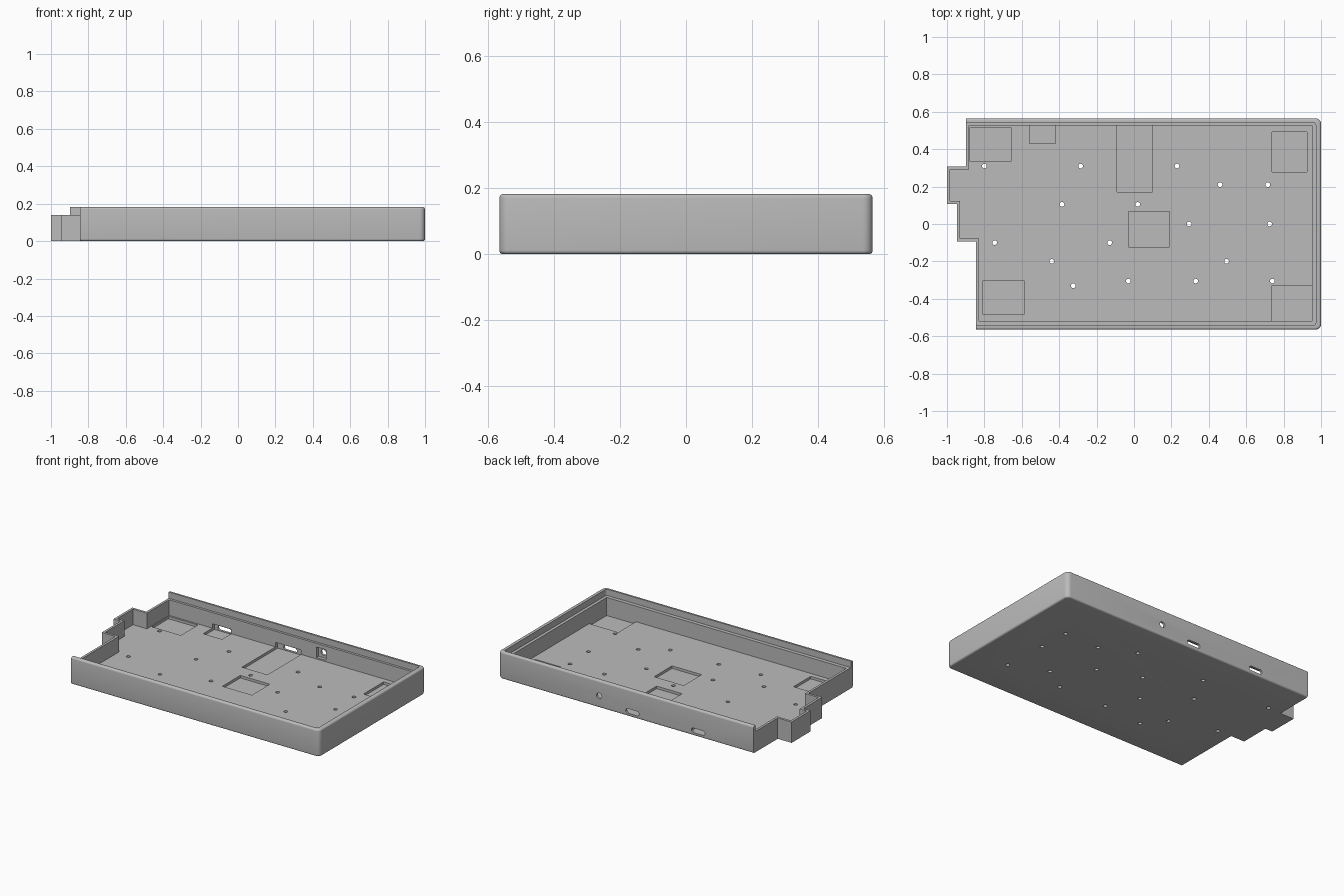
import bpy, bmesh, math

cube = bpy.data.objects.get("Cube")
if cube:
    bpy.data.objects.remove(cube, do_unlink=True)

grey = bpy.data.materials.new("plain_grey")
grey.use_nodes = True
shade = (0.5, 0.5, 0.5, 1)
grey.diffuse_color = shade
grey.node_tree.nodes["Principled BSDF"].inputs["Base Color"].default_value = shade

TOP, LEDGE, FLOOR, POCKET = 0.182, 0.14, 0.035, 0.018


def prism(bm, points, low, high):
    """Upright solid with the given plan outline."""
    verts = [bm.verts.new((x, y, low)) for x, y in points]
    face = bm.faces.new(verts)
    up = bmesh.ops.extrude_face_region(bm, geom=[face])["geom"]
    for v in up:
        if isinstance(v, bmesh.types.BMVert):
            v.co.z = high


def box(bm, x0, x1, y0, y1, low, high):
    prism(bm, [(x0, y0), (x1, y0), (x1, y1), (x0, y1)], low, high)


def disc(bm, x, y, radius, low, high, sides=20):
    ring = [math.tau * i / sides for i in range(sides)]
    prism(bm, [(x + radius * math.cos(a), y + radius * math.sin(a)) for a in ring], low, high)


def round_edges(bm, radius, upright):
    edges = []
    for e in bm.edges:
        rise = abs(e.verts[0].co.z - e.verts[1].co.z)
        if (rise > 0.01) == upright:
            # rim edges border one horizontal face
            flat = [f for f in e.link_faces if abs(f.normal.z) > 0.9]
            if upright or len(flat) == 1:
                edges.append(e)
    bmesh.ops.bevel(bm, geom=edges, offset=radius, segments=5, profile=0.5, affect='EDGES')


def finish(bm, name):
    bmesh.ops.recalc_face_normals(bm, faces=bm.faces[:])
    mesh = bpy.data.meshes.new(name)
    bm.to_mesh(mesh)
    bm.free()
    mesh.materials.append(grey)
    obj = bpy.data.objects.new(name, mesh)
    bpy.context.collection.objects.link(obj)
    return obj


def boolean(target, bm, operation='DIFFERENCE'):
    tool = finish(bm, "cutter")
    tool.hide_render = True
    mod = target.modifiers.new("shape", 'BOOLEAN')
    mod.operation = operation
    mod.solver = 'EXACT'
    mod.object = tool
    bpy.context.view_layer.objects.active = target
    bpy.ops.object.modifier_apply(modifier=mod.name)
    bpy.data.objects.remove(tool, do_unlink=True)


def stepped(inset, right, front, back):
    """Plan outline with the stepped left side, moved in by inset."""
    i = inset
    return [(right, front), (right, back), (-0.897 + i, back), (-0.897 + i, 0.307 - i),
            (-1 + i, 0.307 - i), (-1 + i, 0.107 + i), (-0.947 + i, 0.107 + i),
            (-0.947 + i, -0.094 + i), (-0.845 + i, -0.094 + i), (-0.845 + i, front)]


# Rounded outer block, trimmed to the stepped outline
bm = bmesh.new()
box(bm, -1.3, 1, -0.565, 0.565, 0, TOP)
bmesh.ops.recalc_face_normals(bm, faces=bm.faces[:])
round_edges(bm, 0.03, True)
bm.normal_update()
round_edges(bm, 0.012, False)
case = finish(bm, "case_tray")
bm = bmesh.new()
prism(bm, stepped(0, 1.2, -0.8, 0.8), -0.2, 0.5)
boolean(case, bm, 'INTERSECT')

# Upper recess that leaves the rim and ledge
bm = bmesh.new()
box(bm, -1.4, 0.972, -0.543, 0.543, LEDGE, 0.5)
bmesh.ops.recalc_face_normals(bm, faces=bm.faces[:])
round_edges(bm, 0.015, True)
boolean(case, bm)

# Main cavity down to the floor
bm = bmesh.new()
prism(bm, stepped(0.016, 0.952, -0.518, 0.527), FLOOR, 0.4)
boolean(case, bm)

# Rectangular floor pockets
bm = bmesh.new()
for pocket in [(-0.877, -0.658, 0.333, 0.515), (0.738, 0.925, 0.278, 0.492),
               (-0.807, -0.588, -0.484, -0.302), (0.735, 0.953, -0.519, -0.332),
               (-0.03, 0.19, -0.123, 0.067)]:
    box(bm, *pocket, POCKET, FLOOR + 0.02)
boolean(case, bm)

# Connector recesses running into the back wall, and the round port's recess
bm = bmesh.new()
box(bm, -0.09, 0.1, 0.17, 0.55, POCKET, 0.065)
box(bm, -0.56, -0.42, 0.43, 0.55, POCKET, 0.065)
box(bm, 0.215, 0.285, 0.5, 0.55, 0.045, 0.115)
boolean(case, bm)

# Screw holes through the floor, row by row
rows = {0.31: (-0.8, -0.285, 0.23), 0.21: (0.46, 0.715), 0.105: (-0.385, 0.02),
        0: (0.295, 0.725), -0.1: (-0.745, -0.13), -0.2: (-0.44, 0.495),
        -0.33: (-0.325,), -0.305: (-0.03, 0.33, 0.74)}
bm = bmesh.new()
for y, xs in rows.items():
    for x in xs:
        disc(bm, x, y, 0.0125, -0.1, 0.1)
boolean(case, bm)

# Port openings through the back wall: two rounded slots and a round hole
bm = bmesh.new()


def port(x, z, half_width, radius, steps=8):
    points = []
    for side in (1, -1):
        for i in range(steps + 1):
            a = math.pi * i / steps - side * math.pi / 2
            points.append((x + side * half_width + radius * math.cos(a), z + radius * math.sin(a)))
    verts = [bm.verts.new((px, 0.535, pz)) for px, pz in points]
    up = bmesh.ops.extrude_face_region(bm, geom=[bm.faces.new(verts)])["geom"]
    for v in up:
        if isinstance(v, bmesh.types.BMVert):
            v.co.y = 0.7


port(0.003, 0.036, 0.035, 0.015)
port(-0.486, 0.036, 0.035, 0.015)
port(0.25, 0.08, 0.0005, 0.019)
boolean(case, bm)

# Smooth the rounded edges only
bpy.ops.object.select_all(action='DESELECT')
case.select_set(True)
bpy.context.view_layer.objects.active = case
bpy.ops.object.shade_smooth_by_angle(angle=math.radians(30))
